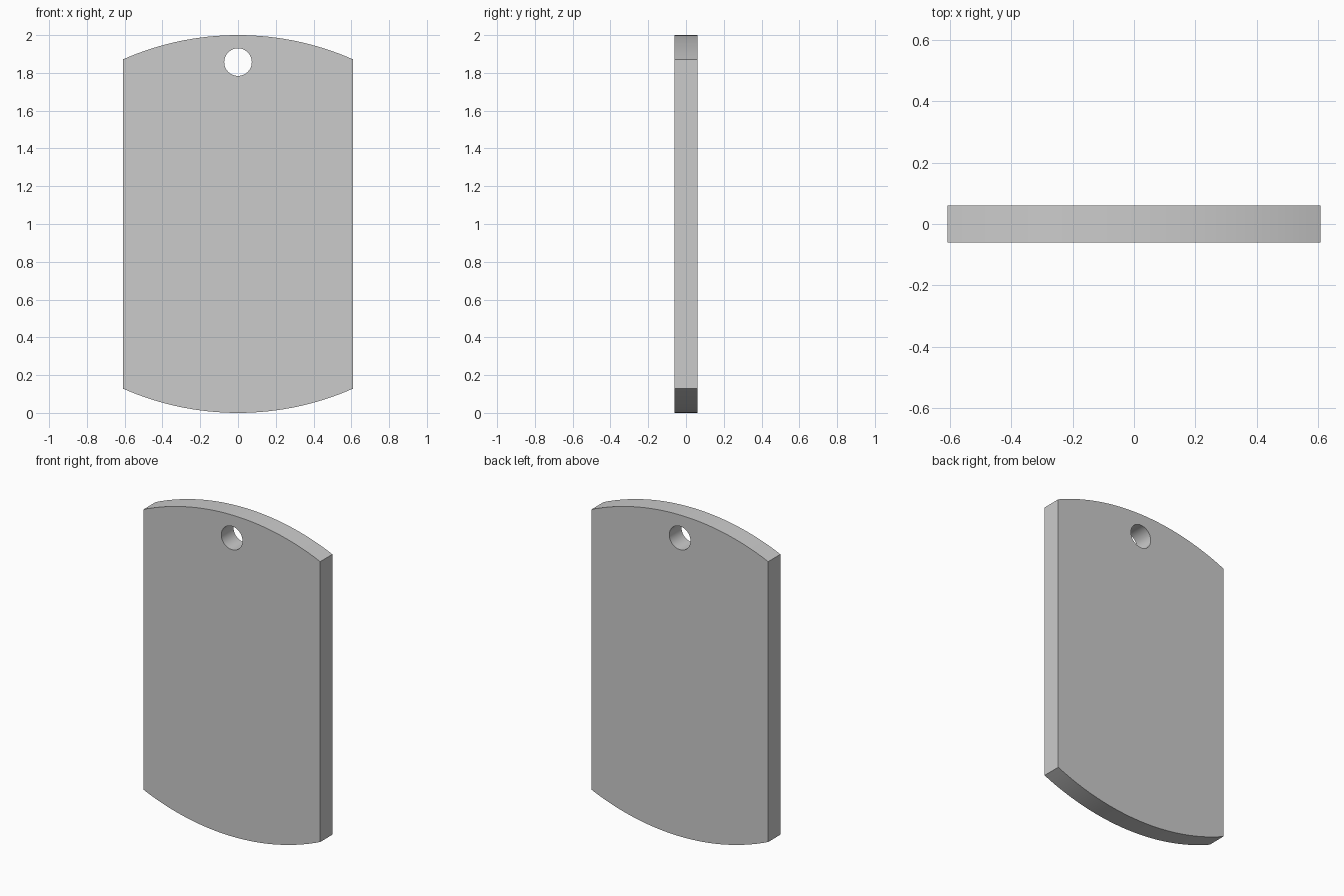
import bpy, bmesh
from math import asin, sin, cos, pi

if "Cube" in bpy.data.objects:
    bpy.data.objects.remove(bpy.data.objects["Cube"])

HALF_W, HALF_T, SAG = 0.608, 0.06, 0.128
R = (HALF_W ** 2 + SAG ** 2) / (2 * SAG)
A = asin(HALF_W / R)
N = 32

# Outline: shallow arc on top (right to left), mirrored arc at the bottom
top = [(R * sin(a), 2 - R + R * cos(a)) for a in (A - 2 * A * i / N for i in range(N + 1))]
outline = top + [(-x, 2 - z) for x, z in top]
# Hanging hole
hole = [(0.073 * cos(2 * pi * i / 48), 1.857 + 0.073 * sin(2 * pi * i / 48)) for i in range(48)]

bm = bmesh.new()
for loop in (outline, hole):
    verts = [bm.verts.new((x, -HALF_T, z)) for x, z in loop]
    for i, v in enumerate(verts):
        bm.edges.new((v, verts[(i + 1) % len(verts)]))

# Fill the front with the hole left open, then extrude to the back
bmesh.ops.triangle_fill(bm, use_beauty=True, use_dissolve=False, edges=bm.edges[:], normal=(0, -1, 0))
ext = bmesh.ops.extrude_face_region(bm, geom=bm.faces[:], use_keep_orig=True)
bmesh.ops.translate(bm, vec=(0, 2 * HALF_T, 0),
                    verts=[g for g in ext["geom"] if isinstance(g, bmesh.types.BMVert)])
bmesh.ops.recalc_face_normals(bm, faces=bm.faces[:])

mesh = bpy.data.meshes.new("tag_plate")
bm.to_mesh(mesh)
bm.free()
plate = bpy.data.objects.new("tag_plate", mesh)
bpy.context.collection.objects.link(plate)

# Smooth arcs and hole wall, sharp rims and corners
bpy.context.view_layer.objects.active = plate
plate.select_set(True)
bpy.ops.object.shade_smooth_by_angle(angle=0.35)
